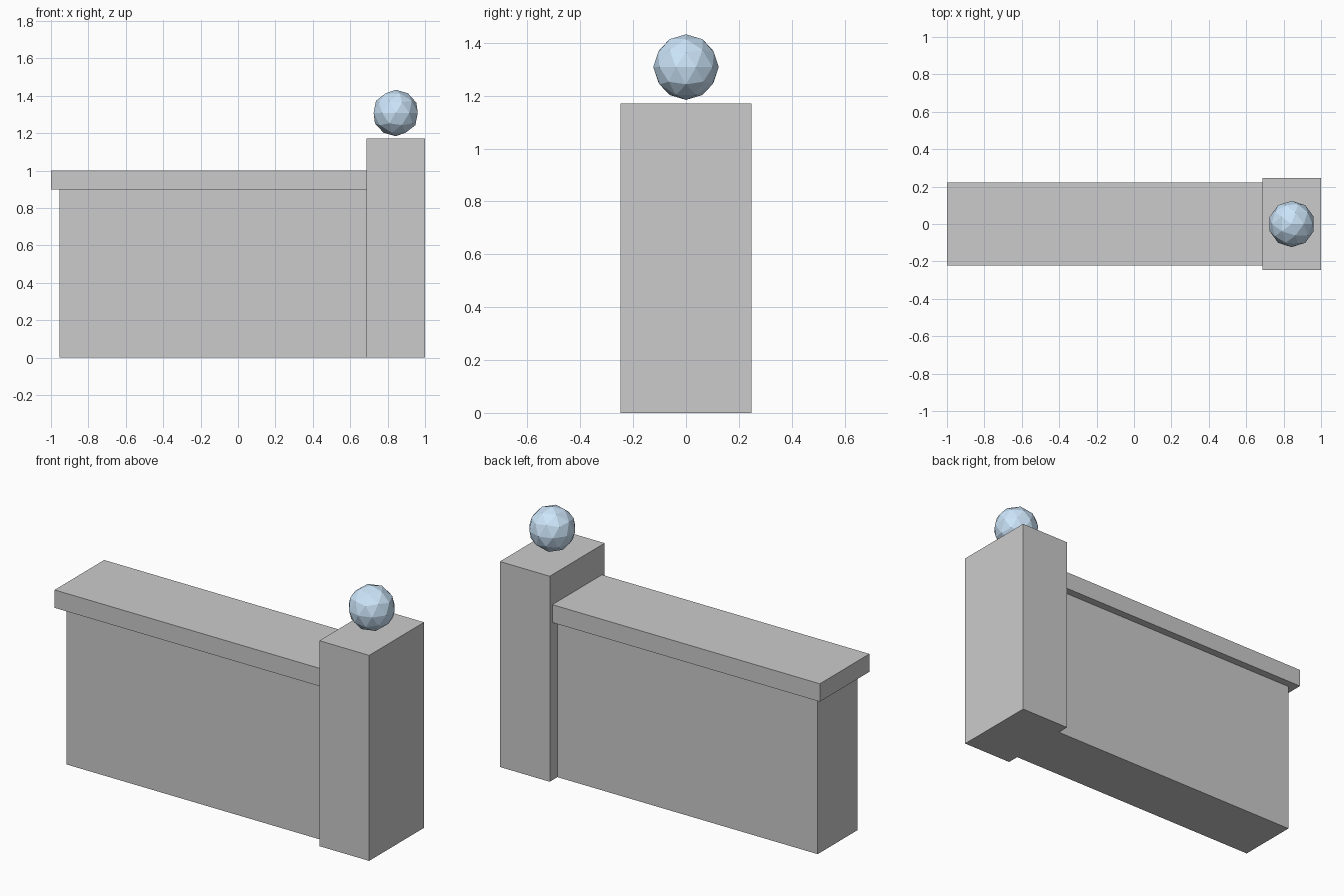
import bpy

if "Cube" in bpy.data.objects:
    bpy.data.objects.remove(bpy.data.objects["Cube"])


def box(name, x0, x1, half_y, z0, z1):
    bpy.ops.mesh.primitive_cube_add(
        size=1, location=((x0 + x1) / 2, 0, (z0 + z1) / 2))
    ob = bpy.context.object
    ob.name = name
    ob.scale = (x1 - x0, 2 * half_y, z1 - z0)
    bpy.ops.object.transform_apply(location=False, rotation=False, scale=True)
    return ob


PILLAR_X = 0.686      # inner face of the end pillar
WALL_TOP = 0.898
OVERHANG = 0.045      # coping projection past the wall

# Wall body, overhanging coping slab and taller end pillar
box("wall", -1 + OVERHANG, PILLAR_X, 0.223 - OVERHANG, 0, WALL_TOP)
box("coping", -1, PILLAR_X, 0.223, WALL_TOP, 1.0)
box("end_pillar", PILLAR_X, 1.0, 0.247, 0, 1.171)

# Faceted ball hovering just above the pillar
bpy.ops.mesh.primitive_ico_sphere_add(
    subdivisions=2, radius=0.124, location=((PILLAR_X + 1) / 2, 0, 1.308))
ball = bpy.context.object
ball.name = "ball"
blue = bpy.data.materials.new("ball_blue")
blue.diffuse_color = (0.6, 0.78, 0.95, 1)
blue.use_nodes = True
blue.node_tree.nodes["Principled BSDF"].inputs["Base Color"].default_value = blue.diffuse_color
ball.data.materials.append(blue)
